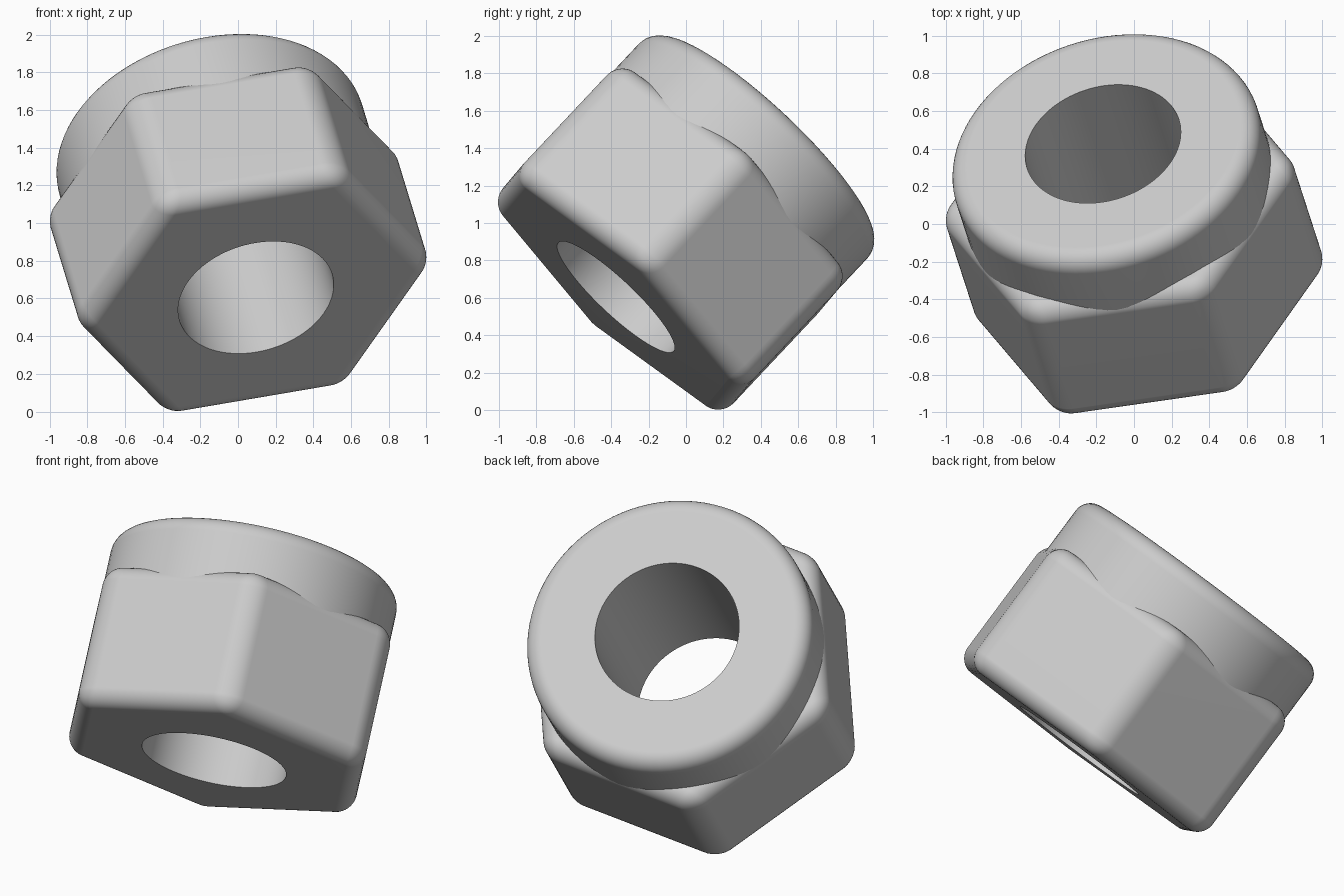
import bpy, bmesh
from math import cos, sin, pi, radians
from mathutils import Matrix, Vector

cube = bpy.data.objects.get("Cube")
if cube:
    bpy.data.objects.remove(cube, do_unlink=True)

# Dimensions along the nut's own axis
APOTHEM = 0.843
COLLAR_R = 0.838
BORE_R = 0.423
HEX_H = 0.87
HEIGHT = 1.196
ROUND = 0.1

steel = bpy.data.materials.new("light grey steel")
steel.use_nodes = True
colour = (0.6, 0.6, 0.6, 1)
steel.diffuse_color = colour
steel.node_tree.nodes["Principled BSDF"].inputs["Base Color"].default_value = colour

# Tilted pose: axis points up and back, one hex corner points right
axis = Vector((-0.217, 0.669, 0.711)).normalized()
corner = Vector((0.976, 0.14, 0.166))
corner = (corner - axis * corner.dot(axis)).normalized()
side = axis.cross(corner)
pose = Matrix((corner, side, axis)).transposed().to_4x4()
pose.translation = (0.095, -0.375, 0.605)


def prism(name, sides, radius, low, high, rounded=None):
    """Upright prism; rounded(edge) picks the edges to round off."""
    bm = bmesh.new()
    ring = [bm.verts.new((radius * cos(2 * pi * i / sides),
                          radius * sin(2 * pi * i / sides), low))
            for i in range(sides)]
    base = bm.faces.new(ring)
    grown = bmesh.ops.extrude_face_region(bm, geom=[base], use_keep_orig=True)
    top = [v for v in grown["geom"] if isinstance(v, bmesh.types.BMVert)]
    bmesh.ops.translate(bm, verts=top, vec=(0, 0, high - low))
    bmesh.ops.recalc_face_normals(bm, faces=bm.faces)
    if rounded:
        bmesh.ops.bevel(bm, geom=[e for e in bm.edges if rounded(e)],
                        offset=ROUND, segments=8, profile=0.5,
                        affect='EDGES', clamp_overlap=True)
    mesh = bpy.data.meshes.new(name)
    bm.to_mesh(mesh)
    bm.free()
    mesh.materials.append(steel)
    obj = bpy.data.objects.new(name, mesh)
    bpy.context.collection.objects.link(obj)
    obj.matrix_world = pose
    return obj


def on_top(edge):
    return all(v.co.z > HEIGHT - 0.01 for v in edge.verts)


# Hexagonal body, round collar, and the cutter for the bore
body = prism("hex_body", 6, APOTHEM / cos(pi / 6), 0, HEX_H, lambda e: True)
collar = prism("locking_collar", 96, COLLAR_R, HEX_H - 0.2, HEIGHT, on_top)
cutter = prism("bore_cutter", 96, BORE_R, -0.3, HEIGHT + 0.3)
cutter.hide_render = True

for obj in (body, collar):
    bpy.ops.object.select_all(action='DESELECT')
    obj.select_set(True)
    bpy.context.view_layer.objects.active = obj
    bore = obj.modifiers.new("bore", 'BOOLEAN')
    bore.operation = 'DIFFERENCE'
    bore.solver = 'EXACT'
    bore.object = cutter
    bpy.ops.object.modifier_apply(modifier=bore.name)
    bpy.ops.object.shade_smooth_by_angle(angle=radians(35))
    weighted = obj.modifiers.new("even shading", 'WEIGHTED_NORMAL')
    weighted.keep_sharp = True

bpy.data.objects.remove(cutter, do_unlink=True)
